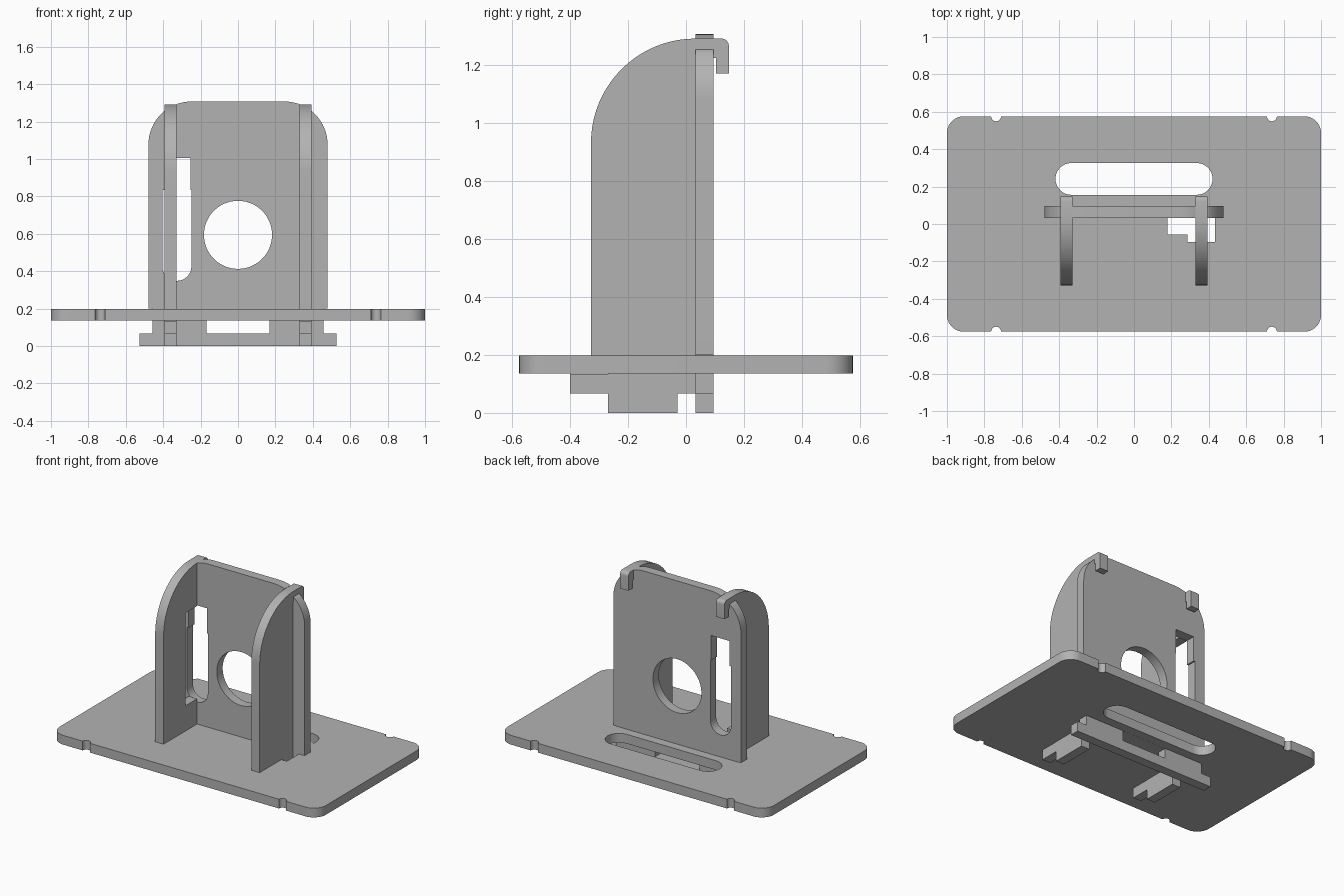
import bpy, bmesh
from math import radians, cos, sin
from mathutils import Matrix

cube = bpy.data.objects.get("Cube")
if cube:
    bpy.data.objects.remove(cube, do_unlink=True)

grey = bpy.data.materials.new("plain_grey")
grey.use_nodes = True
COLOR = (0.45, 0.45, 0.45, 1)
grey.diffuse_color = COLOR
grey.node_tree.nodes["Principled BSDF"].inputs["Base Color"].default_value = COLOR

T = 0.063  # sheet thickness


def arc(cx, cy, r, start, end, steps=10):
    angles = [radians(start + (end - start) * i / steps) for i in range(steps + 1)]
    return [(cx + r * cos(a), cy + r * sin(a)) for a in angles]


def sheet(name, loops, matrix):
    """Flat sheet: first loop is the outline, further loops are holes."""
    curve = bpy.data.curves.new(name + "_profile", 'CURVE')
    curve.dimensions = '2D'
    curve.fill_mode = 'BOTH'
    curve.extrude = T / 2
    for loop in loops:
        spline = curve.splines.new('POLY')
        spline.points.add(len(loop) - 1)
        for point, (u, v) in zip(spline.points, loop):
            point.co = (u, v, 0, 1)
        spline.use_cyclic_u = True
    helper = bpy.data.objects.new(name + "_profile", curve)
    bpy.context.collection.objects.link(helper)
    bpy.context.view_layer.update()
    evaluated = helper.evaluated_get(bpy.context.evaluated_depsgraph_get())
    mesh = bpy.data.meshes.new_from_object(evaluated)
    bpy.data.objects.remove(helper, do_unlink=True)

    bm = bmesh.new()
    bm.from_mesh(mesh)
    bmesh.ops.remove_doubles(bm, verts=bm.verts, dist=0.0005)
    bm.transform(matrix)
    bmesh.ops.recalc_face_normals(bm, faces=bm.faces)
    bm.to_mesh(mesh)
    bm.free()
    mesh.name = name
    mesh.materials.clear()
    mesh.materials.append(grey)
    obj = bpy.data.objects.new(name, mesh)
    bpy.context.collection.objects.link(obj)
    bpy.ops.object.select_all(action='DESELECT')
    obj.select_set(True)
    bpy.context.view_layer.objects.active = obj
    bpy.ops.object.shade_smooth_by_angle(angle=radians(30))
    return obj


# Base plate: rounded rectangle with four small edge notches
W, D, R, NX, NR = 1.0, 0.576, 0.09, 0.737, 0.027
outline = (arc(W - R, D - R, R, 0, 90)
           + arc(NX, D, NR, 0, -180) + arc(-NX, D, NR, 0, -180)
           + arc(R - W, D - R, R, 90, 180) + arc(R - W, R - D, R, 180, 270)
           + arc(-NX, -D, NR, 180, 0) + arc(NX, -D, NR, 180, 0)
           + arc(W - R, R - D, R, 270, 360))
long_slot = arc(0.335, 0.241, 0.085, -90, 90, 16) + arc(-0.335, 0.241, 0.085, 90, 270, 16)
stepped_hole = [(0.18, 0.05), (0.18, -0.055), (0.286, -0.055),
                (0.286, -0.095), (0.434, -0.095), (0.434, 0.05)]
sheet("base_plate", [outline, long_slot, stepped_hole], Matrix.Translation((0, 0, 0.167)))

# Upright plate: round shoulders, hook notches, round hole, cable slot, locking feet
half = [(0.168, 0.17), (0.168, 0.067), (0, 0.067)]
side = [(0.527, 0), (0.527, 0.067), (0.458, 0.067), (0.458, 0.2), (0.479, 0.2)]
shoulder = arc(0.249, 1.077, 0.23, 0, 90, 16)
outer = [p for p in shoulder if p[0] > 0.394]
inner = [p for p in shoulder if p[0] < 0.329]
right = side + outer + [(0.394, 1.255), (0.394, 1.225), (0.329, 1.225), (0.329, 1.293)] + inner
outline = right + [(-x, z) for x, z in reversed(right)]
foot_gap = [(-0.168, 0.067), (0.168, 0.067), (0.168, 0.135), (-0.168, 0.135)]
round_hole = arc(0, 0.594, 0.182, 0, 354, 59)
cable_slot = (arc(-0.327, 0.426, 0.078, 180, 360, 16)
              + [(-0.249, 0.835), (-0.254, 0.835), (-0.254, 1.004),
                 (-0.394, 1.004), (-0.394, 0.835), (-0.405, 0.835)])
sheet("upright_plate", [outline, foot_gap, round_hole, cable_slot],
      Matrix.Translation((0, 0.0635, 0)) @ Matrix.Rotation(radians(90), 4, 'X'))

# Side panels: curved front, hook over the upright, stepped foot
turn = Matrix.Rotation(radians(90), 4, 'Z') @ Matrix.Rotation(radians(90), 4, 'X')
foot = [(-0.328, 0.17), (-0.27, 0.17), (-0.27, 0.134), (-0.4, 0.134), (-0.4, 0.067),
        (-0.27, 0.067), (-0.27, 0), (-0.03, 0), (-0.03, 0.067), (0.032, 0.067)]
relief = [(0.032, 0.37), (-0.095, 0.37), (-0.095, 1.0), (0.032, 1.0)]
hook = [(0.032, 1.225), (0.103, 1.225), (0.103, 1.172), (0.148, 1.172)]
top = arc(0.123, 1.267, 0.025, 0, 90, 6) + arc(0.032, 0.932, 0.36, 90, 180, 20)
for name, x, cut in (("left_panel", 0.361, []), ("right_panel", -0.361, relief)):
    sheet(name, [foot + cut + hook + top], Matrix.Translation((x, 0, 0)) @ turn)
